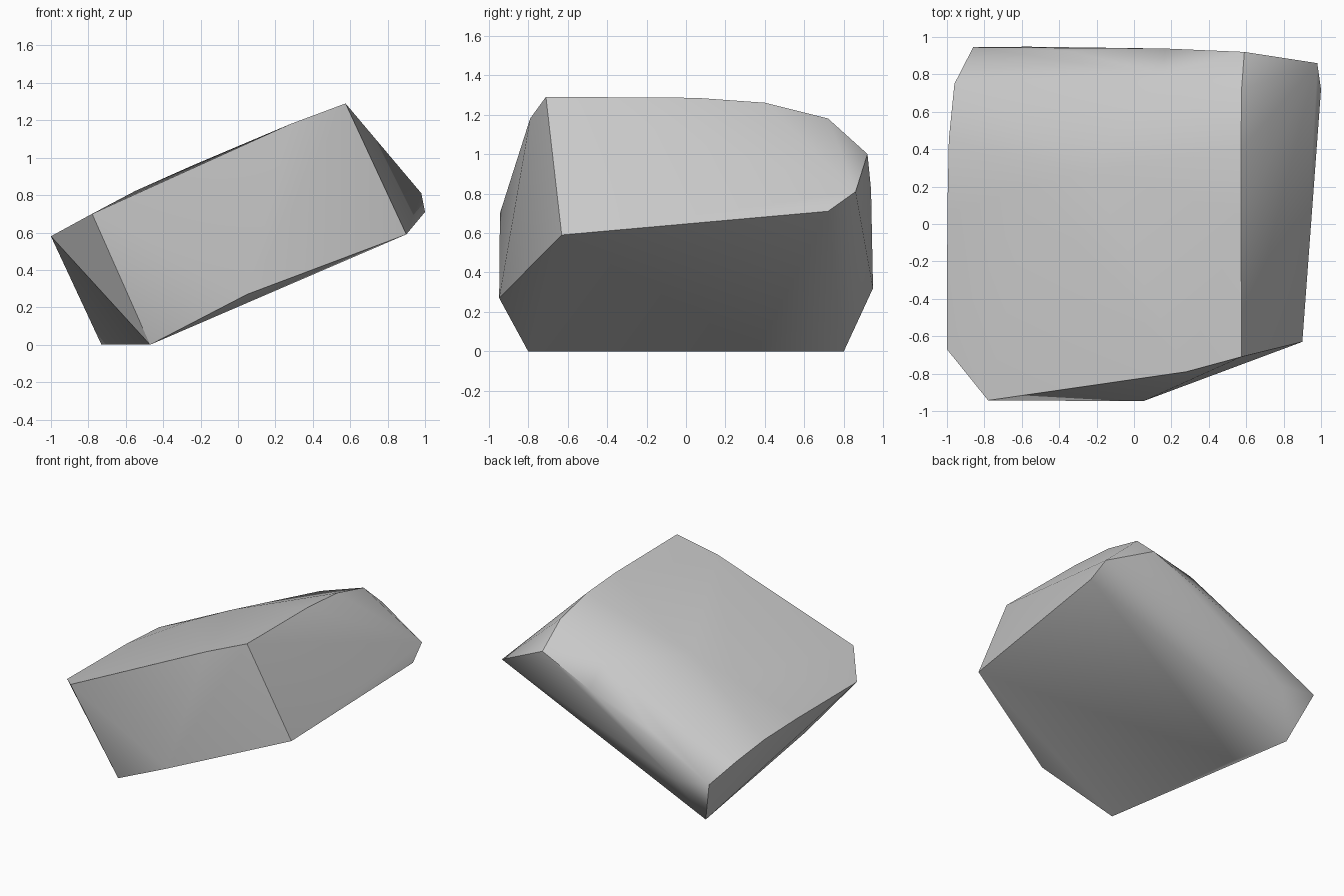
import bpy, bmesh, math

cube = bpy.data.objects.get("Cube")
if cube:
    bpy.data.objects.remove(cube, do_unlink=True)

# Grey stone colour
stone = bpy.data.materials.new("grey_stone")
stone.use_nodes = True
colour = (0.58, 0.58, 0.58, 1)
stone.diffuse_color = colour
stone.node_tree.nodes["Principled BSDF"].inputs["Base Color"].default_value = colour

# Corner points of the faceted block
corners = {
    "high_ridge": [(.575, -.71, 1.29), (.572, .05, 1.285), (.572, .4, 1.26),
                   (.575, .72, 1.18), (.59, .92, 1.0)],
    "low_end": [(-1, -.67, .58), (-.998, .06, .576), (-.99, .45, .558),
                (-.96, .75, .495), (-.86, .945, .36)],
    "top_bulge": [(-.55, .2, .822), (-.24, .28, .96), (.15, .8, 1.01)],
    "back": [(.17, .938, .82), (-.35, .925, .635), (-.57, .948, .32)],
    "front": [(-.78, -.943, .70), (.05, -.947, .27), (.28, -.79, 1.18)],
    "high_end": [(.9, -.63, .59), (1, .72, .71), (.98, .86, .81)],
    "foot": [(-.47, -.8, 0), (-.62, .36, 0), (-.73, .8, 0)],
}

# Wrap the corners in a convex skin
bm = bmesh.new()
for group in corners.values():
    for point in group:
        bm.verts.new(point)
bmesh.ops.convex_hull(bm, input=bm.verts)
bmesh.ops.recalc_face_normals(bm, faces=bm.faces)
mesh = bpy.data.meshes.new("rock")
bm.to_mesh(mesh)
bm.free()
mesh.materials.append(stone)

rock = bpy.data.objects.new("rock", mesh)
bpy.context.collection.objects.link(rock)

# Smooth the worn shoulders, keep the broken edges sharp
bpy.ops.object.select_all(action='DESELECT')
rock.select_set(True)
bpy.context.view_layer.objects.active = rock
bpy.ops.object.shade_smooth_by_angle(angle=math.radians(33))
